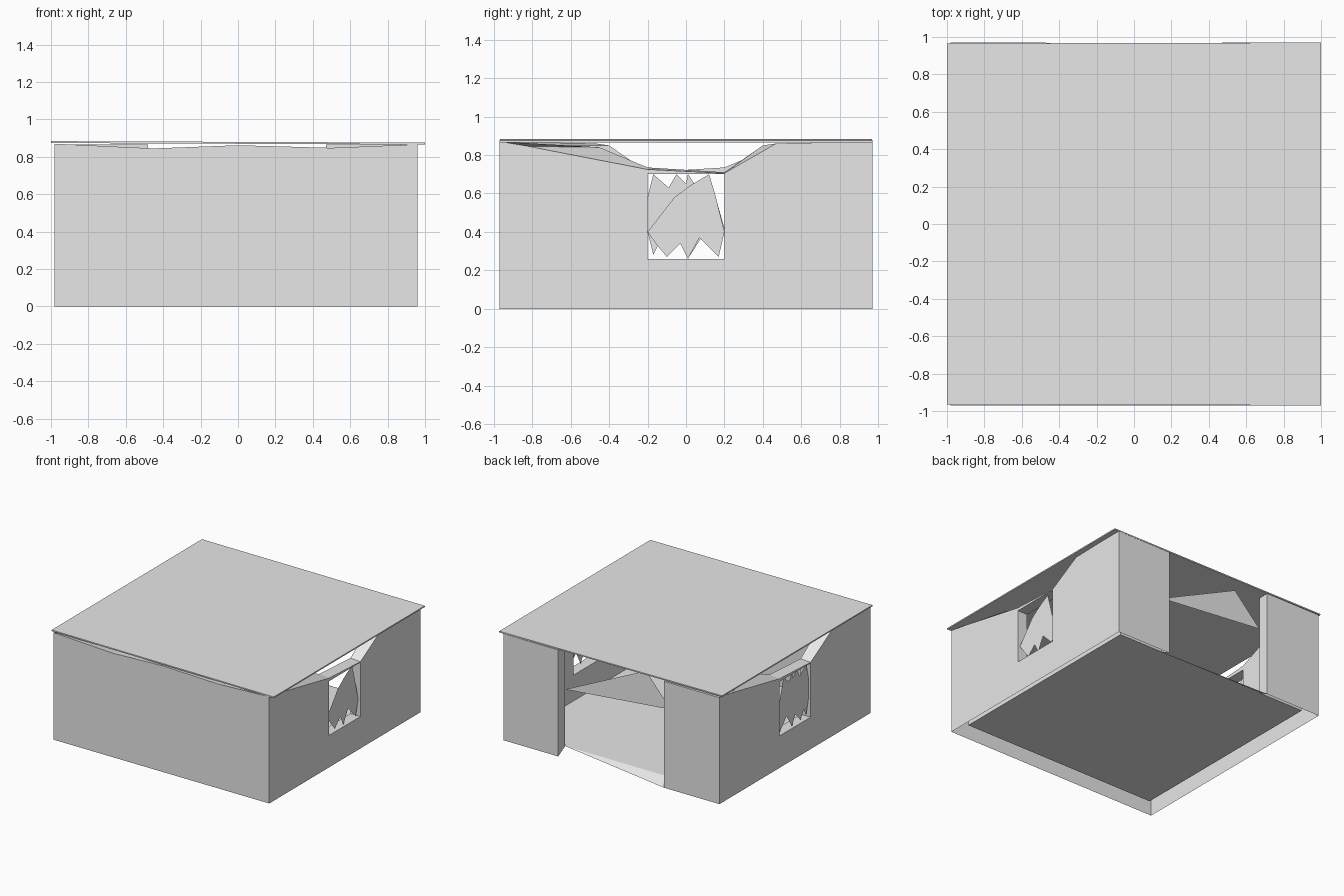
import bpy, bmesh

if "Cube" in bpy.data.objects:
    bpy.data.objects.remove(bpy.data.objects["Cube"], do_unlink=True)

grey = bpy.data.materials.new("light_grey")
grey.use_nodes = True
grey.diffuse_color = (0.8, 0.8, 0.8, 1)
grey.node_tree.nodes["Principled BSDF"].inputs["Base Color"].default_value = (0.8, 0.8, 0.8, 1)


def build(name, faces):
    """Object from a list of polygons, each a list of 3D points."""
    bm = bmesh.new()
    for pts in faces:
        bm.faces.new([bm.verts.new(p) for p in pts])
    bmesh.ops.remove_doubles(bm, verts=bm.verts, dist=0.0005)
    bmesh.ops.recalc_face_normals(bm, faces=bm.faces)
    me = bpy.data.meshes.new(name)
    bm.to_mesh(me)
    bm.free()
    me.materials.append(grey)
    ob = bpy.data.objects.new(name, me)
    bpy.context.collection.objects.link(ob)
    return ob


def bridge(a, b, closed=False):
    """Quads between two paths with equal point counts."""
    n = len(a)
    return [[a[i], a[(i + 1) % n], b[(i + 1) % n], b[i]]
            for i in range(n if closed else n - 1)]


# Window opening, as (y, z)
W, SILL, HEAD = 0.20, 0.26, 0.70
window = [(-W, SILL), (W, SILL), (W, HEAD), (-W, HEAD)]


def skin(top, bottom):
    """Wall skin around the window, below a sagging top edge."""
    y0, y1 = top[0][0], top[-1][0]
    return [
        [(y0, bottom), (-W, bottom), (-W, SILL), (-W, HEAD)] + top[2::-1],
        [(-W, bottom), (W, bottom), (W, SILL), (-W, SILL)],
        [(W, bottom), (y1, bottom)] + top[:2:-1] + [(W, HEAD), (W, SILL)],
        [(-W, HEAD), (W, HEAD), top[3], top[2]],
    ]


# Side walls: the right-hand one turned half a turn gives the other
outer_top = [(-.97, .87), (-.82, .845), (-W, .725), (W, .705), (.47, .86), (.97, .87)]
inner_top = [(-.88, .84), (-.45, .84), (-W, .735), (W, .71), (.40, .85), (.88, .85)]


def side_wall(name, turn):
    def at(x):
        return lambda p: ((x, p[0], p[1]) if turn > 0 else (-x - .02, -p[0], p[1]))
    out, inn = at(.96), at(.87)
    faces = [[out(p) for p in f] for f in skin(outer_top, 0)]
    faces += [[inn(p) for p in f] for f in skin(inner_top, .05)]
    faces += bridge([out(p) for p in window], [inn(p) for p in window], True)
    faces += bridge([out(p) for p in outer_top], [inn(p) for p in inner_top])
    build(name, faces)


side_wall("left_wall", 1)
side_wall("right_wall", -1)

# Broken sheets standing in the two windows, as (y, z)
shard_a = [(-.2, .4), (-.06, .58), (.02, .64), (.12, .70), (.15, .6), (.2, .4),
           (.17, .27), (.07, .37), (.01, .26), (-.03, .34), (-.10, .27), (-.15, .33)]
shard_b = [(-.2, .58), (-.17, .70), (-.09, .63), (-.05, .70), (0, .65), (.01, .70),
           (.05, .64), (.12, .70), (.2, .42), (.17, .27), (.08, .37), (.01, .26),
           (-.03, .34), (-.10, .27), (-.14, .34), (-.17, .28), (-.2, .4)]
build("left_window_sheet", [[(.94, y, z) for y, z in shard_a]])
build("right_window_sheet", [[(-.96, y, z) for y, z in shard_b]])

# Front wall, wavy along the top
front_top = [(-.98, .87), (-.45, .845), (0, .862), (.5, .848), (.96, .867)]
inner_front = [(-.89, .84), (-.45, .84), (0, .85), (.5, .845), (.87, .84)]
fo = [(x, -.97, z) for x, z in front_top]
fi = [(x, -.88, z) for x, z in inner_front]
build("front_wall", [
    [(.96, -.97, 0), (-.98, -.97, 0)] + fo,
    [(.87, -.88, .05), (-.89, -.88, .05)] + fi,
] + bridge(fo, fi))

# Back wall pieces either side of the wide doorway
for name, jamb, xo, xi in (("back_wall_left", .47, .96, .87),
                           ("back_wall_right", -.48, -.98, -.89)):
    T = .865
    build(name, [
        [(jamb, .97, 0), (xo, .97, 0), (xo, .97, T), (jamb, .97, T)],
        [(jamb, .88, .05), (xi, .88, .05), (xi, .88, T), (jamb, .88, T)],
        [(jamb, .97, 0), (jamb, .88, .05), (jamb, .88, T), (jamb, .97, T)],
        [(jamb, .97, T), (xo, .97, T), (xi, .88, T), (jamb, .88, T)],
    ])

# Torn piece hanging across the doorway
build("doorway_scrap", [[(.47, .88, .51), (-.25, .87, .85), (-.48, .88, .60)]])

# Raised floor with a slanting threshold
build("floor", [
    [(-.89, -.88, .05), (.87, -.88, .05), (.87, .88, .05), (-.89, .88, .05)],
    [(.47, .88, .05), (-.48, .88, .05), (-.48, .97, 0)],
])

# Thin roof plate, slightly tilted
lo = [(-1, -.965, .874), (1, -.97, .866), (1, .97, .866), (-1, .965, .874)]
hi = [(x, y, z + .01) for x, y, z in lo]
build("roof", [lo[::-1], hi] + bridge(lo, hi, True))
